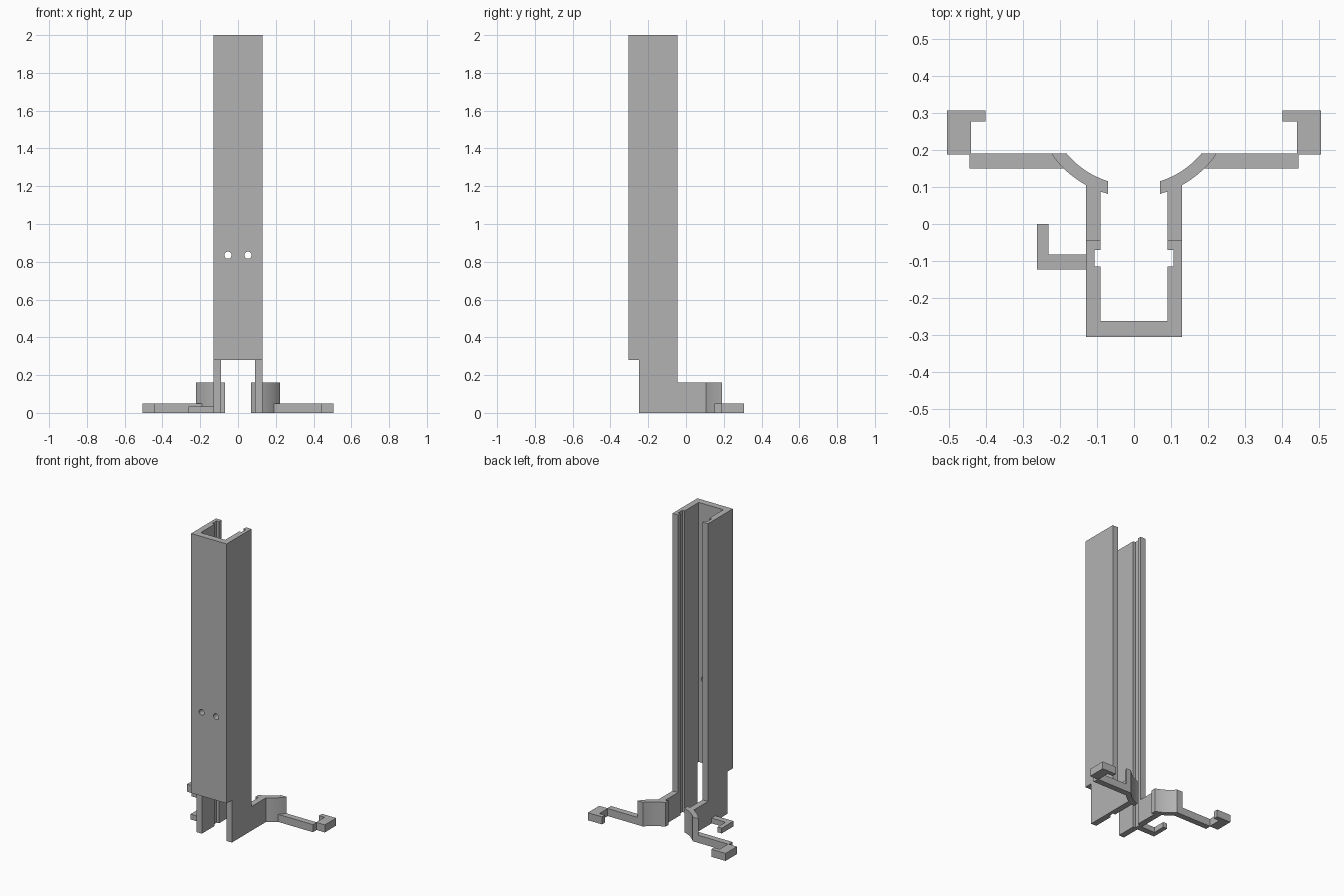
import bpy, bmesh
from math import atan2, cos, sin, sqrt, radians

cube = bpy.data.objects.get("Cube")
if cube:
    bpy.data.objects.remove(cube, do_unlink=True)

grey = bpy.data.materials.new("plain grey")
grey.use_nodes = True
grey.diffuse_color = (0.45, 0.45, 0.45, 1)
grey.node_tree.nodes["Principled BSDF"].inputs["Base Color"].default_value = grey.diffuse_color


def smooth(obj):
    bpy.ops.object.select_all(action='DESELECT')
    obj.select_set(True)
    bpy.context.view_layer.objects.active = obj
    bpy.ops.object.shade_smooth_by_angle(angle=radians(30))


def prism(name, outline, z0, z1):
    """Extrude a plan outline from z0 up to z1."""
    bm = bmesh.new()
    face = bm.faces.new([bm.verts.new((x, y, z0)) for x, y in outline])
    up = bmesh.ops.extrude_face_region(bm, geom=[face])
    moved = [v for v in up["geom"] if isinstance(v, bmesh.types.BMVert)]
    bmesh.ops.translate(bm, verts=moved, vec=(0, 0, z1 - z0))
    bmesh.ops.recalc_face_normals(bm, faces=bm.faces)
    mesh = bpy.data.meshes.new(name)
    bm.to_mesh(mesh)
    bm.free()
    mesh.materials.append(grey)
    obj = bpy.data.objects.new(name, mesh)
    bpy.context.collection.objects.link(obj)
    return obj


def flip(points):
    return [(-x, y) for x, y in reversed(points)]


def cut(obj, cutter):
    cutter.hide_render = True
    bpy.ops.object.select_all(action='DESELECT')
    bpy.context.view_layer.objects.active = obj
    mod = obj.modifiers.new("cut", 'BOOLEAN')
    mod.operation, mod.solver, mod.object = 'DIFFERENCE', 'EXACT', cutter
    bpy.ops.object.modifier_apply(modifier=mod.name)
    bpy.data.objects.remove(cutter, do_unlink=True)


# Tall channel with a groove inside each wall
W, IN, GROOVE = 0.13, 0.09, 0.107
FRONT, BACK = -0.305, -0.045
half = [(W, FRONT), (W, BACK), (IN, BACK), (IN, -0.07), (GROOVE, -0.07),
        (GROOVE, -0.115), (IN, -0.115), (IN, -0.262)]
column = prism("channel_column", half + flip(half), 0, 2)

# Open foot: the front wall stops above the ground
cut(column, prism("foot_cutter", [(-1, -1), (1, -1), (1, -0.25), (-1, -0.25)], -0.1, 0.28))

# Two screw holes through the front wall
for x in (-0.053, 0.053):
    bpy.ops.mesh.primitive_cylinder_add(vertices=32, radius=0.019, depth=0.2,
                                        location=(x, -0.28, 0.835),
                                        rotation=(radians(90), 0, 0))
    hole = bpy.context.object
    hole.data.materials.append(grey)
    cut(column, hole)
smooth(column)

# Flared guide, arm and end hook on each side
CY, R_OUT, R_IN, TOP = 0.342, 0.27, 0.237, 0.19


def arc(r, start, end, n=14):
    a, b = (atan2(p[1] - CY, p[0]) for p in (start, end))
    return [(r * cos(a + (b - a) * i / n), CY + r * sin(a + (b - a) * i / n))
            for i in range(n + 1)]


def on_arc_x(r, x):
    return (x, CY - sqrt(r * r - x * x))


def on_arc_y(r, y):
    return (sqrt(r * r - (CY - y) ** 2), y)


guide = [(IN, BACK), (W, BACK)]
guide += arc(R_OUT, on_arc_x(R_OUT, W), on_arc_y(R_OUT, TOP))
guide += arc(R_IN, on_arc_y(R_IN, TOP), on_arc_x(R_IN, 0.07))
guide += [on_arc_x(R_OUT, 0.07), on_arc_x(R_OUT, IN)]

arm = [(0.445, 0.15), (0.445, TOP)]
arm += arc(R_OUT, on_arc_y(R_OUT, TOP), on_arc_y(R_OUT, 0.15), 6)
hook = [(0.441, 0.188), (0.505, 0.188), (0.505, 0.307), (0.401, 0.307),
        (0.401, 0.277), (0.441, 0.277)]

for side, shape in (("left", list), ("right", flip)):
    smooth(prism(side + "_flared_guide", shape(guide), 0, 0.16))
    prism(side + "_arm", shape(arm), 0, 0.05)
    prism(side + "_end_hook", shape(hook), 0, 0.05)

# Small clip on the right wall
prism("side_clip", [(-W, -0.123), (-W, -0.083), (-0.231, -0.083), (-0.231, 0),
                    (-0.262, 0), (-0.262, -0.123)], 0, 0.035)
